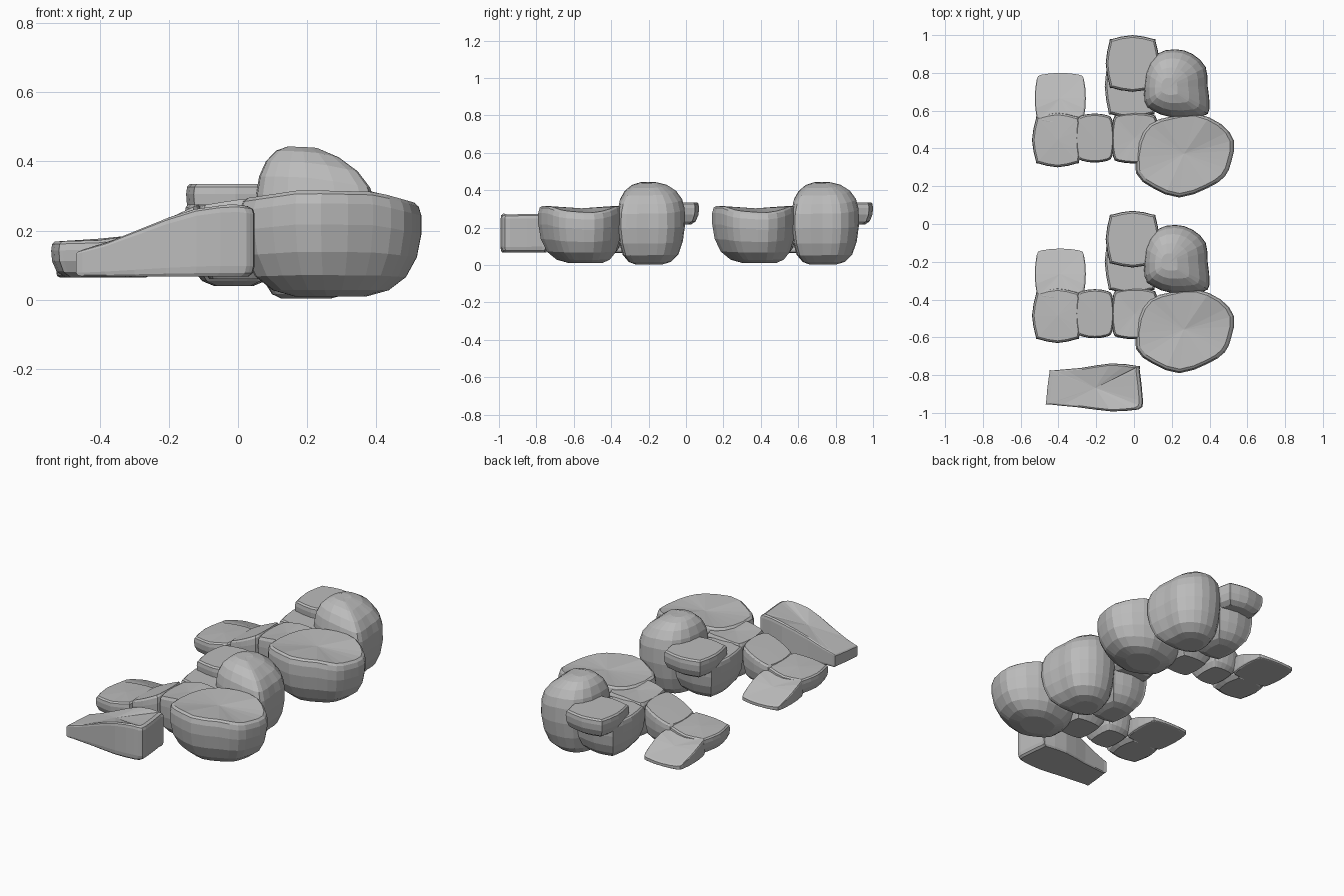
import bpy, bmesh

if "Cube" in bpy.data.objects:
    bpy.data.objects.remove(bpy.data.objects["Cube"])

stone = bpy.data.materials.new("grey stone")
stone.use_nodes = True
GREY = (0.5, 0.5, 0.5, 1)
stone.diffuse_color = GREY
stone.node_tree.nodes["Principled BSDF"].inputs["Base Color"].default_value = GREY

STEP = 0.93  # distance between the two matching rock groups


def smooth_outline(pts):
    """Insert a curved midpoint on every side of the outline."""
    out, n = [], len(pts)
    for i in range(n):
        a, b, c, d = (pts[(i + k) % n] for k in (-1, 0, 1, 2))
        out.append(b)
        out.append(tuple((9 * (b[k] + c[k]) - a[k] - d[k]) / 16 for k in (0, 1)))
    return out


def slab_outline(x0, x1, y0, y1, bulge=0.01):
    """Rectangle with clipped corners and slightly bulging sides."""
    r, cx, cy = 0.035, (x0 + x1) / 2, (y0 + y1) / 2
    b = bulge
    return [(x0 + r, y0 + b), (cx, y0), (x1 - r, y0 + b), (x1 - b, y0 + r),
            (x1, cy), (x1 - b, y1 - r), (x1 - r, y1 - b), (cx, y1),
            (x0 + r, y1 - b), (x0 + b, y1 - r), (x0, cy), (x0 + b, y0 + r)]


def rock(name, outline, bottom, top, levels, drift=(0, 0), copies=2):
    """Loft the outline through (height share, scale) levels; top is a height rule."""
    pts = smooth_outline(outline)
    n = len(pts)
    cx = (min(p[0] for p in pts) + max(p[0] for p in pts)) / 2
    cy = (min(p[1] for p in pts) + max(p[1] for p in pts)) / 2
    bm = bmesh.new()
    rings = []
    for share, scale in levels:
        ring = []
        for x, y in pts:
            px = cx + (x - cx) * scale + drift[0] * (1 - scale)
            py = cy + (y - cy) * scale + drift[1] * (1 - scale)
            ring.append(bm.verts.new((px, py, bottom + share * (top(px, py) - bottom))))
        rings.append(ring)
    for low, high in zip(rings, rings[1:]):
        for i in range(n):
            j = (i + 1) % n
            bm.faces.new((low[i], low[j], high[j], high[i]))
    caps = [bm.faces.new(rings[0][::-1]), bm.faces.new(rings[-1])]
    bmesh.ops.poke(bm, faces=caps)
    bmesh.ops.recalc_face_normals(bm, faces=bm.faces)
    mesh = bpy.data.meshes.new(name)
    bm.to_mesh(mesh)
    bm.free()
    mesh.materials.append(stone)
    for i in range(copies):
        obj = bpy.data.objects.new(("front_", "back_")[i] + name, mesh)
        obj.location.y = i * STEP
        bpy.context.collection.objects.link(obj)


def ramp(x, stops):
    """Piecewise linear height along one direction."""
    for (a, h), (b, k) in zip(stops, stops[1:]):
        if x <= b:
            return h + (k - h) * max(0, (x - a) / (b - a))
    return stops[-1][1]


BOWL = [(0, 0.4), (0.06, 0.64), (0.2, 0.83), (0.42, 0.95), (0.68, 1), (0.88, 1), (0.97, 0.97), (1, 0.92)]
BOULDER = [(0, 0.4), (0.03, 0.62), (0.12, 0.82), (0.28, 0.94), (0.48, 1), (0.68, 0.99),
           (0.8, 0.92), (0.9, 0.76), (0.97, 0.52), (1, 0.25)]
SLAB = [(0, 0.7), (0.15, 0.88), (0.45, 0.98), (0.75, 1), (0.93, 0.98), (1, 0.92)]
BLOCK = [(0, 0.93), (0.05, 0.98), (0.15, 1), (0.9, 1), (0.97, 0.98), (1, 0.92)]

# Wide flat-topped rock
rock("wide_rock",
     [(0.01, -0.66), (0.02, -0.5), (0.08, -0.4), (0.2, -0.36), (0.33, -0.345), (0.46, -0.4),
      (0.53, -0.49), (0.515, -0.6), (0.48, -0.68), (0.39, -0.74), (0.24, -0.79), (0.1, -0.74)],
     0.01, lambda x, y: ramp(x, [(0, 0.29), (0.18, 0.317), (0.4, 0.312), (0.53, 0.275)]),
     BOWL, drift=(0.0, 0.05))

# Tall domed boulder
rock("tall_boulder",
     [(0.055, -0.28), (0.06, -0.13), (0.12, -0.03), (0.22, -0.005), (0.31, -0.03), (0.38, -0.1),
      (0.39, -0.2), (0.4, -0.32), (0.36, -0.36), (0.2, -0.365), (0.1, -0.33)],
     0.003, lambda x, y: ramp(x, [(0.1, 0.445), (0.22, 0.44), (0.4, 0.4)]),
     BOULDER, drift=(-0.05, -0.02))

# Ledge and the round rock that carries it
rock("ledge_slab", slab_outline(-0.15, 0.135, -0.23, 0.07, 0.02), 0.215,
     lambda x, y: 0.335, SLAB)
rock("support_rock", slab_outline(-0.155, 0.13, -0.37, -0.03, 0.02), 0.04,
     lambda x, y: 0.275, BOWL)

# Sloping chain of blocks
rock("upper_block", slab_outline(-0.12, 0.13, -0.61, -0.34), 0.06,
     lambda x, y: ramp(x, [(-0.12, 0.27), (0, 0.29), (0.13, 0.29)]), SLAB)
rock("sloping_block", slab_outline(-0.31, -0.105, -0.605, -0.345), 0.07,
     lambda x, y: ramp(x, [(-0.31, 0.185), (-0.2, 0.235), (-0.105, 0.28)]), SLAB)
rock("low_rock", slab_outline(-0.54, -0.27, -0.63, -0.34, 0.02), 0.065,
     lambda x, y: ramp(x, [(-0.54, 0.168), (-0.4, 0.172), (-0.27, 0.19)]), SLAB)
rock("low_wedge", slab_outline(-0.525, -0.255, -0.4, -0.13), 0.065,
     lambda x, y: ramp(y, [(-0.4, 0.175), (-0.3, 0.155), (-0.13, 0.085)]), BLOCK)

# Single tapered ramp at the very front
rock("ramp",
     [(-0.465, -0.94), (-0.45, -0.955), (-0.3, -0.97), (-0.12, -0.992), (0.0, -0.985), (0.035, -0.975),
      (0.048, -0.94), (0.03, -0.77), (0.02, -0.752), (-0.12, -0.738), (-0.28, -0.762), (-0.43, -0.775),
      (-0.448, -0.79)],
     0.067, lambda x, y: ramp(x, [(-0.465, 0.14), (-0.38, 0.165), (-0.15, 0.258), (-0.02, 0.277), (0.048, 0.268)]),
     BLOCK, copies=1)
